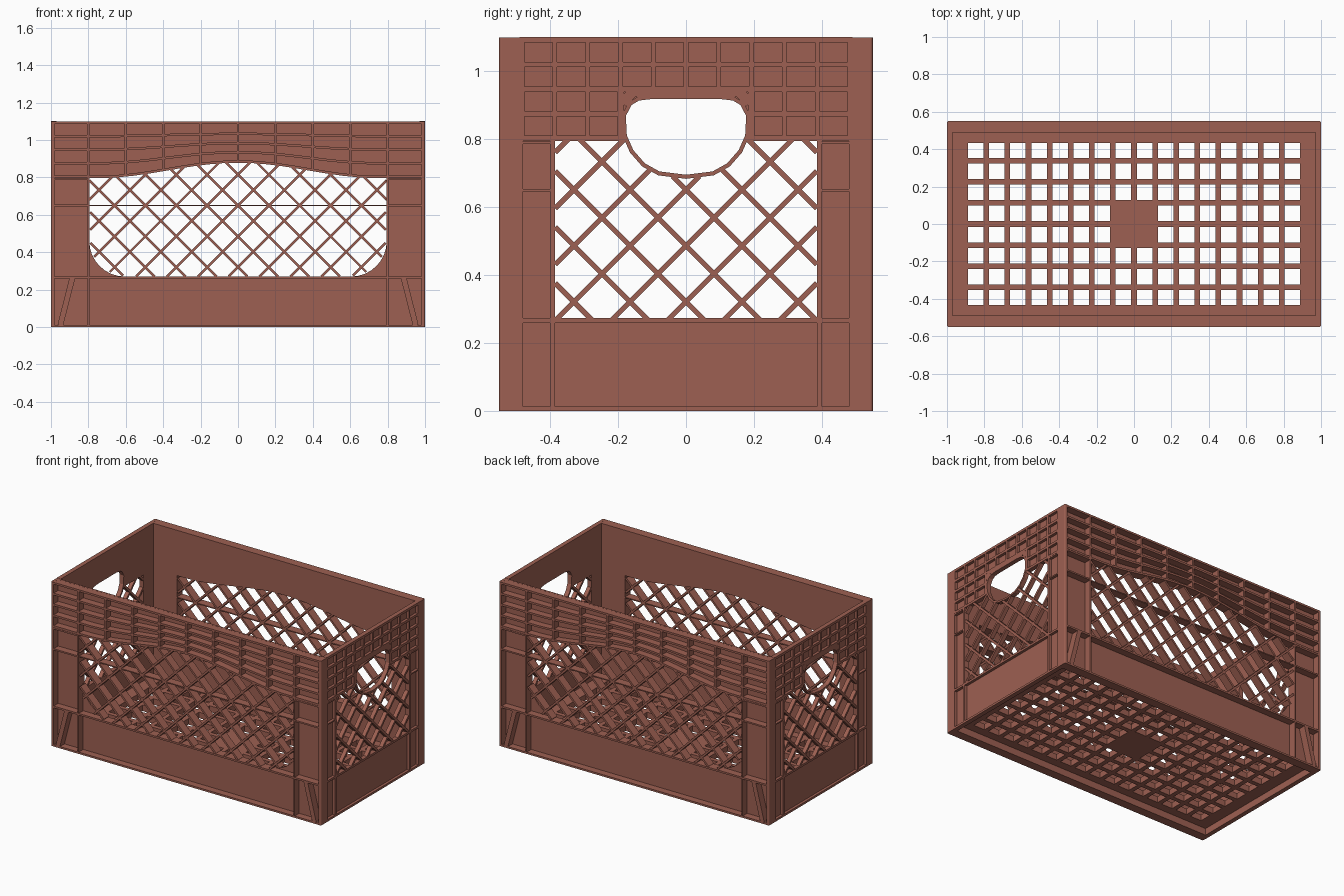
import bpy, bmesh, math
from mathutils import Vector

cube = bpy.data.objects.get("Cube")
if cube:
    bpy.data.objects.remove(cube, do_unlink=True)

plastic = bpy.data.materials.new("brick_brown_plastic")
plastic.use_nodes = True
COLOR = (0.34, 0.117, 0.084, 1)
plastic.diffuse_color = COLOR
plastic.node_tree.nodes["Principled BSDF"].inputs["Base Color"].default_value = COLOR

HX, HY, H = 1.0, 0.55, 1.1        # outer half sizes and height
IN_X, IN_Y = 0.97, 0.49           # inner faces of the walls
SKIN = 0.012
STEP = 0.165                      # lattice spacing


def finish(bm, names, rotations):
    """Turn a wall-space mesh into one object per listed rotation."""
    bmesh.ops.recalc_face_normals(bm, faces=bm.faces)
    mesh = bpy.data.meshes.new(names[0])
    bm.to_mesh(mesh)
    bm.free()
    mesh.materials.append(plastic)
    for name, rot in zip(names, rotations):
        ob = bpy.data.objects.new(name, mesh)
        ob.rotation_euler = rot
        bpy.context.collection.objects.link(ob)


def long_sides(bm, part):
    finish(bm, ["front_" + part, "back_" + part], [(0, 0, 0), (0, 0, math.pi)])


def ends(bm, part):
    finish(bm, ["left_" + part, "right_" + part],
           [(0, 0, math.pi / 2), (0, 0, -math.pi / 2)])


def ribbon(bm, pts, w, d0, d1, closed=False):
    """Rib along a path in the wall plane, reaching from depth d0 to d1."""
    pts = [Vector(p) for p in pts]
    n = len(pts)
    rings = []
    for i, p in enumerate(pts):
        a = pts[i - 1] if closed or i else p
        b = pts[(i + 1) % n] if closed or i < n - 1 else p
        t = (b - a).normalized()
        off = Vector((-t.y, t.x)) * w / 2
        rings.append([bm.verts.new((q.x, -d, q.y)) for q, d in
                      ((p + off, d0), (p + off, d1), (p - off, d1), (p - off, d0))])
    for i in range(n if closed else n - 1):
        r, s = rings[i], rings[(i + 1) % n]
        for k in range(4):
            m = (k + 1) % 4
            bm.faces.new((r[k], r[m], s[m], s[k]))
    if not closed:
        bm.faces.new(rings[0])
        bm.faces.new(rings[-1])


def sheet(half, hole, d0, d1):
    """Flat wall with one shaped opening."""
    bm = bmesh.new()
    for loop in ([(-half, 0), (half, 0), (half, H), (-half, H)], hole):
        vs = [bm.verts.new((u, -d0, z)) for u, z in loop]
        for i, v in enumerate(vs):
            bm.edges.new((vs[i - 1], v))
    bmesh.ops.triangle_fill(bm, edges=bm.edges[:], use_beauty=True,
                            use_dissolve=False, normal=(0, -1, 0))
    out = bmesh.ops.extrude_face_region(bm, geom=bm.faces[:])
    moved = [g for g in out["geom"] if isinstance(g, bmesh.types.BMVert)]
    bmesh.ops.translate(bm, verts=moved, vec=(0, d0 - d1, 0))
    return bm


def inside(poly, x, y):
    hit = False
    for i, (x1, y1) in enumerate(poly):
        x0, y0 = poly[i - 1]
        if (y0 > y) != (y1 > y) and x < x0 + (y - y0) * (x1 - x0) / (y1 - y0):
            hit = not hit
    return hit


def lattice(bm, keep, z_mid, w, d0, d1):
    """Crossing diagonal struts, kept only where keep(u, z) holds."""
    for k in range(-10, 11):
        for s in (-1, 1):
            run = []
            for i in range(-110, 111):
                t = i * 0.005
                p = (k * STEP + s * t, z_mid + t)
                if keep(*p):
                    run.append(p)
                elif run:
                    if len(run) > 2:
                        ribbon(bm, (run[0], run[-1]), w, d0, d1)
                    run = []


# Long sides: arched opening
def bump(x):
    return 0.5 + 0.5 * math.cos(math.pi * min(abs(x) / 0.75, 1))


def row(k, x):
    side, mid = 1.093 - 0.0725 * k, (1.093, 1.033, 0.983, 0.935, 0.885)[k]
    return side + (mid - side) * bump(x)


corner = [(0.605 + 0.19 * math.cos(a), 0.46 - 0.19 * math.sin(a))
          for a in (math.pi / 16 * i for i in range(9))]
arch = [(x, row(4, x)) for x in (-0.795 + 0.0795 * i for i in range(21))]
opening = arch + corner + [(-u, z) for u, z in reversed(corner)]
long_sides(sheet(IN_X + SKIN, opening, IN_Y, IN_Y + SKIN), "panel")

# Long sides: curved top rows with uprights
bm = bmesh.new()
xs = [-0.99] + [-0.8 + 0.08 * i for i in range(21)] + [0.99]
for k in range(5):
    ribbon(bm, [(x, row(k, x)) for x in xs], 0.013, IN_Y, HY)
for i in range(9):
    x = -0.8 + 0.2 * i
    ribbon(bm, [(x, row(4, x)), (x, H - 0.005)], 0.012, IN_Y, HY)
long_sides(bm, "top_ribs")

# Long sides: diagonal lattice and level strut
bm = bmesh.new()
lattice(bm, lambda u, z: inside(opening, u, z), 0.65, 0.013, IN_Y, HY - 0.005)
ribbon(bm, [(-0.8, 0.65), (0.8, 0.65)], 0.007, IN_Y, HY - 0.005)
long_sides(bm, "lattice")

# Long sides: ledges, column shelves and slanted braces
bm = bmesh.new()
for z in (0.006, 0.265):
    ribbon(bm, [(-0.99, z), (0.99, z)], 0.012, IN_Y, HY)
for s in (-1, 1):
    for z in (0.65, 0.79):
        ribbon(bm, [(s * 0.8, z), (s * 0.99, z)], 0.01, IN_Y, HY)
    ribbon(bm, [(s * 0.8, 0), (s * 0.8, 0.8)], 0.01, IN_Y, HY)
    ribbon(bm, [(s * 0.95, 0.01), (s * 0.885, 0.265)], 0.03, IN_Y, HY)
long_sides(bm, "frame")

# Ends: hand hole joined to the lattice opening
half_hole = [(0.0, 0.69), (0.08, 0.7), (0.125, 0.725), (0.16, 0.765), (0.18, 0.81),
             (0.183, 0.87), (0.165, 0.905), (0.14, 0.92), (0.1, 0.925)]
hand_hole = half_hole + [(-u, z) for u, z in reversed(half_hole[1:])]
upper = [(0.178, 0.8)] + half_hole[4:]
window = ([(-0.385, 0.27), (0.385, 0.27), (0.385, 0.8)] + upper
          + [(-u, z) for u, z in reversed(upper)] + [(-0.385, 0.8)])
ends(sheet(IN_Y + SKIN, window, IN_X, IN_X + SKIN), "panel")

bm = bmesh.new()
ribbon(bm, hand_hole, 0.012, IN_X, HX, closed=True)
ribbon(bm, [(-0.15, 0.936), (0.15, 0.936)], 0.022, IN_X, HX)
for s in (-1, 1):
    ribbon(bm, [(s * 0.192, 0.8), (s * 0.192, 0.95)], 0.018, IN_X, HX)
    ribbon(bm, [(s * 0.188, 0.907), (s * 0.15, 0.945)], 0.03, IN_X, HX)
ends(bm, "hand_hole_rim")

bm = bmesh.new()
lattice(bm, lambda u, z: abs(u) < 0.388 and 0.265 < z < 0.805
        and not inside(hand_hole, u, z), 0.487, 0.015, IN_X, HX - 0.003)
ends(bm, "lattice")

# Ends: square-celled top band
bm = bmesh.new()
for k in range(5):
    z = 1.093 - 0.0725 * k
    spans = [(-0.49, 0.49)] if k < 3 else [(-0.49, -0.19), (0.19, 0.49)]
    for a, b in spans:
        ribbon(bm, [(a, z), (b, z)], 0.016, IN_X, HX)
for i in range(11):
    u = -0.4825 + 0.0965 * i
    low = 0.8 if abs(u) > 0.19 else 0.93
    ribbon(bm, [(u, low), (u, H - 0.005)], 0.014, IN_X, HX)
ends(bm, "top_ribs")

# Ends: ledges, uprights and shelves
bm = bmesh.new()
for z in (0.007, 0.267):
    ribbon(bm, [(-0.49, z), (0.49, z)], 0.014, IN_X, HX)
for s in (-1, 1):
    ribbon(bm, [(s * 0.393, 0), (s * 0.393, 0.8)], 0.016, IN_X, HX)
    for z in (0.65, 0.79):
        ribbon(bm, [(s * 0.39, z), (s * 0.49, z)], 0.008, IN_X, HX)
ends(bm, "frame")

# Corner posts with rounded outer edges
bm = bmesh.new()
for s in (-1, 1):
    ribbon(bm, [(s * 0.515, 0), (s * 0.515, H)], 0.07, IN_X + 0.01, HX)
outer = [e for e in bm.edges
         if all(abs(v.co.x) > 0.54 and v.co.y < -0.99 for v in e.verts)]
bmesh.ops.bevel(bm, geom=outer, offset=0.008, segments=4, profile=0.5, affect='EDGES')
ends(bm, "corner_posts")

# Floor grid, laid flat
PITCH, BAR, LOW, TOP = 0.1128, 0.03, 0.045, 0.085
bm = bmesh.new()
for i in range(-7, 8):
    ribbon(bm, [(i * PITCH, -0.45), (i * PITCH, 0.45)], BAR, LOW, TOP)
for j in range(-3, 4):
    ribbon(bm, [(-0.9, j * PITCH), (0.9, j * PITCH)], BAR, LOW, TOP)
ribbon(bm, [(-0.125, 0), (0.125, 0)], 0.25, LOW, TOP)
for s in (-1, 1):
    ribbon(bm, [(s * 0.931, -IN_Y), (s * 0.931, IN_Y)], 0.086, LOW, TOP)
    ribbon(bm, [(-IN_X, s * 0.464), (IN_X, s * 0.464)], 0.06, LOW, TOP)
finish(bm, ["floor_grid"], [(-math.pi / 2, 0, 0)])
